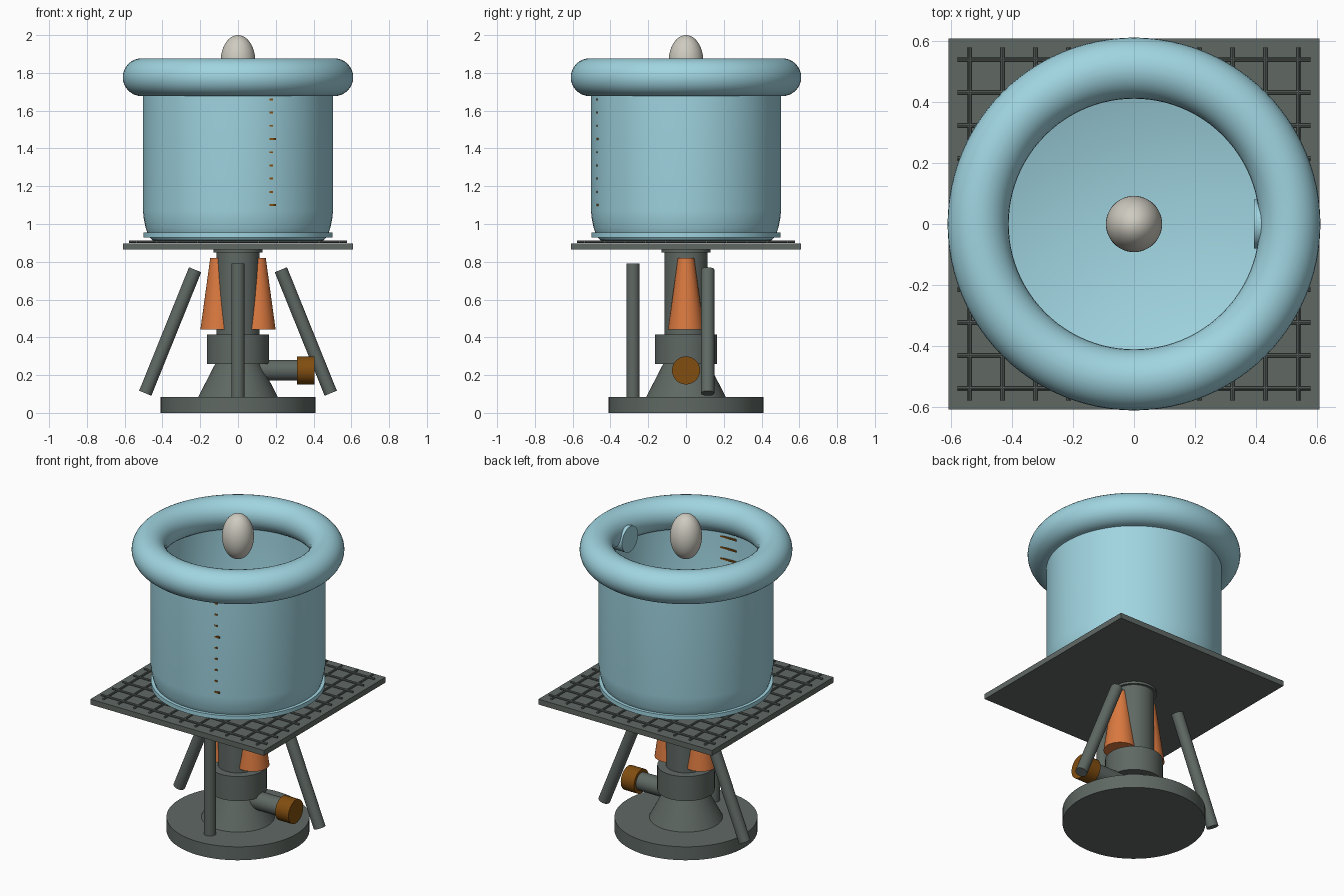
import bpy, bmesh, math
from mathutils import Vector, Matrix

if "Cube" in bpy.data.objects:
    bpy.data.objects.remove(bpy.data.objects["Cube"])


def mat(name, rgb):
    m = bpy.data.materials.new(name)
    m.diffuse_color = (*rgb, 1)
    m.use_nodes = True
    m.node_tree.nodes["Principled BSDF"].inputs["Base Color"].default_value = m.diffuse_color
    return m


GREY = mat("dark grey metal", (0.115, 0.14, 0.127))
GLASS = mat("pale blue", (0.35, 0.66, 0.75))
ORANGE = mat("orange", (0.70, 0.19, 0.05))
BROWN = mat("brown", (0.22, 0.075, 0.005))
CREAM = mat("cream", (0.62, 0.60, 0.53))


def finish(name, bm, material):
    bmesh.ops.recalc_face_normals(bm, faces=bm.faces)
    me = bpy.data.meshes.new(name)
    bm.to_mesh(me)
    bm.free()
    ob = bpy.data.objects.new(name, me)
    me.materials.append(material)
    bpy.context.collection.objects.link(ob)
    bpy.ops.object.select_all(action='DESELECT')
    ob.select_set(True)
    bpy.context.view_layer.objects.active = ob
    bpy.ops.object.shade_smooth_by_angle(angle=math.radians(35))
    return ob


def add_rod(bm, a, b, r1, r2=None, seg=48):
    # cylinder or cone between two points
    a, b = Vector(a), Vector(b)
    d = b - a
    m = Matrix.Translation((a + b) / 2) @ d.to_track_quat('Z', 'Y').to_matrix().to_4x4()
    bmesh.ops.create_cone(bm, cap_ends=True, segments=seg, radius1=r1,
                          radius2=r1 if r2 is None else r2, depth=d.length, matrix=m)


def rod(name, a, b, r1, material, r2=None, seg=48):
    bm = bmesh.new()
    add_rod(bm, a, b, r1, r2, seg)
    return finish(name, bm, material)


def add_box(bm, c, s):
    bmesh.ops.create_cube(bm, size=1, matrix=Matrix.Translation(c) @ Matrix.Diagonal((*s, 1)))


def lathe(name, profile, material, steps=96, closed=False):
    bm = bmesh.new()
    vs = [bm.verts.new((r, 0, z)) for r, z in profile]
    es = [bm.edges.new(p) for p in zip(vs, vs[1:])]
    if closed:
        es.append(bm.edges.new((vs[-1], vs[0])))
    bmesh.ops.spin(bm, geom=vs + es, cent=(0, 0, 0), axis=(0, 0, 1),
                   angle=math.tau, steps=steps)
    bmesh.ops.remove_doubles(bm, verts=bm.verts, dist=1e-5)
    return finish(name, bm, material)


# burner stand
rod("burner_base", (0, 0, 0), (0, 0, 0.085), 0.41, GREY, seg=64)
rod("burner_cone", (0, 0, 0.08), (0, 0, 0.28), 0.213, GREY, 0.11, 64)
rod("burner_collar", (0, 0, 0.26), (0, 0, 0.415), 0.165, GREY)
rod("burner_barrel", (0, 0, 0.25), (0, 0, 0.866), 0.115, GREY)
rod("barrel_lip", (0, 0, 0.85), (0, 0, 0.866), 0.13, GREY)
rod("gas_inlet", (0.08, 0, 0.226), (0.33, 0, 0.226), 0.055, GREY)
rod("gas_cap", (0.312, 0, 0.225), (0.405, 0, 0.225), 0.074, BROWN)

# flames either side of the barrel
for side, s in (("left", -1), ("right", 1)):
    rod("flame_" + side, (s * 0.104, 0, 0.442), (s * 0.104, 0, 0.82), 0.095, ORANGE, 0.043)
    # splayed rear legs
    rod("leg_" + side, (s * 0.491, 0.115, 0.104), (s * 0.227, 0.115, 0.758), 0.035, GREY, seg=32)
rod("leg_front", (0, -0.28, 0.085), (0, -0.28, 0.79), 0.035, GREY, seg=32)

# square plate with wire mesh
bm = bmesh.new()
add_box(bm, (0, 0, 0.881), (1.215, 1.215, 0.034))
finish("support_plate", bm, GREY)
bm = bmesh.new()
for i in range(-5, 6):
    p = i * 0.1075
    add_rod(bm, (p, -0.578, 0.906), (p, 0.578, 0.906), 0.0065, seg=8)
    add_rod(bm, (-0.578, p, 0.906), (0.578, p, 0.906), 0.0065, seg=8)
finish("wire_mesh", bm, GREY)

# beaker: hollow body, foot band, rolled rim, spout
lathe("beaker_body", [(0, 0.905), (0.42, 0.905), (0.455, 0.915), (0.475, 0.94), (0.489, 0.98),
                      (0.499, 1.03), (0.503, 1.07), (0.503, 1.776), (0.472, 1.776),
                      (0.472, 1.02), (0.46, 0.98), (0.43, 0.96), (0, 0.955)], GLASS)
lathe("foot_band", [(0.46, 0.928), (0.5, 0.928), (0.5, 0.954), (0.46, 0.954)], GLASS, closed=True)
lathe("beaker_rim", [(0.51 + 0.1 * math.cos(t * math.tau / 32), 1.777 + 0.1 * math.sin(t * math.tau / 32))
                     for t in range(32)], GLASS, closed=True)
rod("spout", (0.392, 0, 1.735), (0.49, 0, 1.735), 0.08, GLASS)

# graduation bars, every fifth one longer
bm = bmesh.new()
for i in range(9):
    x0, x1 = -0.025, (0.2 if i % 5 == 0 else 0.184)
    add_box(bm, ((x0 + x1) / 2, -0.469, 1.1 + 0.07 * i), (x1 - x0, 0.01, 0.01))
finish("graduation_marks", bm, BROWN)

# egg
bm = bmesh.new()
bmesh.ops.create_uvsphere(bm, u_segments=48, v_segments=24, radius=1,
                          matrix=Matrix.Translation((0, 0, 1.86)) @ Matrix.Diagonal((0.092, 0.092, 0.14, 1)))
finish("egg", bm, CREAM)
